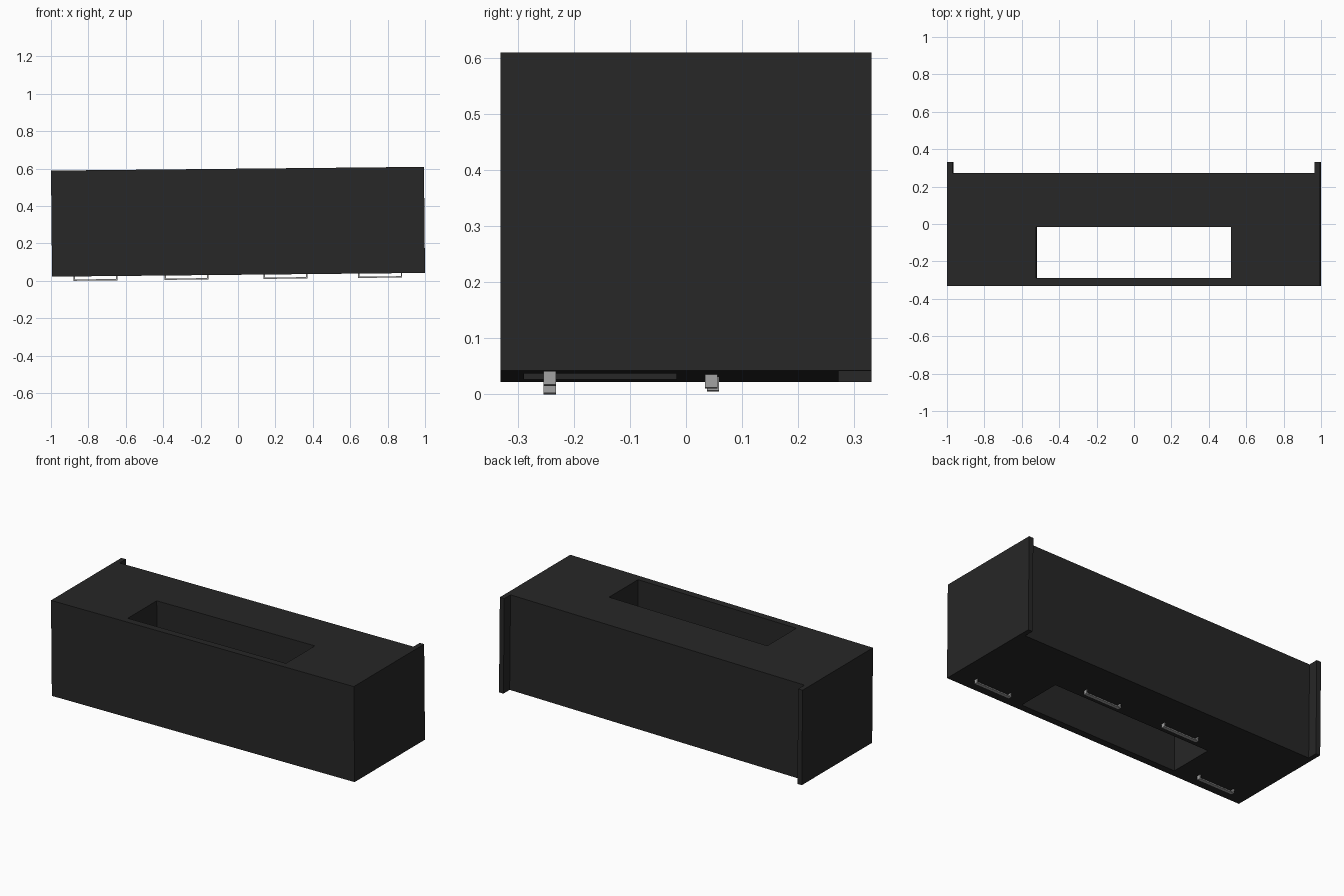
import bpy, bmesh
from mathutils import Matrix, Vector

if "Cube" in bpy.data.objects:
    bpy.data.objects.remove(bpy.data.objects["Cube"])

# The whole cabinet leans very slightly to one side
A, H, Y, T = 0.997, 0.567, 0.331, 0.029   # half width, height, half depth, side thickness
BACK = 0.272                              # recessed back of the main body
TILT = Matrix.Translation((0, 0, 0.3155)) @ Matrix.Rotation(-0.01, 4, 'Y')


def material(name, v):
    m = bpy.data.materials.new(name)
    m.diffuse_color = (v, v, v, 1)
    m.use_nodes = True
    m.node_tree.nodes["Principled BSDF"].inputs["Base Color"].default_value = m.diffuse_color
    return m


BLACK = material("black_lacquer", 0.02)
STEEL = material("brushed_metal", 0.36)


def finish(name, bm, mat):
    bmesh.ops.recalc_face_normals(bm, faces=bm.faces)
    bm.transform(TILT)
    me = bpy.data.meshes.new(name)
    bm.to_mesh(me)
    bm.free()
    me.materials.append(mat)
    ob = bpy.data.objects.new(name, me)
    bpy.context.collection.objects.link(ob)
    return ob


def prism(name, profile, direction, mat):
    bm = bmesh.new()
    face = bm.faces.new([bm.verts.new(p) for p in profile])
    ext = bmesh.ops.extrude_face_region(bm, geom=[face])
    moved = [g for g in ext["geom"] if isinstance(g, bmesh.types.BMVert)]
    bmesh.ops.translate(bm, verts=moved, vec=Vector(direction))
    return finish(name, bm, mat)


def rect(x0, x1, y0, y1):
    return [(x0, y0), (x1, y0), (x1, y1), (x0, y1)]


# Main body: block with a rectangular opening running through it
bm = bmesh.new()
outer, inner = rect(-A + T, A - T, -Y, BACK), rect(-0.521, 0.521, -0.289, -0.0165)
ro, ri = [[[bm.verts.new((x, y, z)) for x, y in loop] for z in (-H / 2, H / 2)]
          for loop in (outer, inner)]
for i in range(4):
    j = (i + 1) % 4
    for p, q in ((ro[0], ro[1]), (ri[0], ri[1]), (ro[0], ri[0]), (ro[1], ri[1])):
        bm.faces.new((p[i], p[j], q[j], q[i]))
finish("cabinet_body", bm, BLACK)

# Side panels, reaching past the back
for name, x0 in (("left_side_panel", -A), ("right_side_panel", A - T)):
    prism(name, [(x, y, -H / 2) for x, y in rect(x0, x0 + T, -Y, Y)], (0, 0, H), BLACK)

# Flat U-shaped handles on the underside
W, D, B, S = 0.1175, 0.0233, 0.007, 0.022   # half length, drop, bar thickness, strip width
for i, (cx, cy) in enumerate(((-0.765, -0.243), (-0.278, 0.048), (0.251, 0.045), (0.757, -0.243))):
    u = [(-W, 0), (-W, -D), (W, -D), (W, 0),
         (W - B, 0), (W - B, B - D), (B - W, B - D), (B - W, 0)]
    prism(f"handle_{i + 1}", [(cx + x, cy - S / 2, z - H / 2) for x, z in u], (0, S, 0), STEEL)
